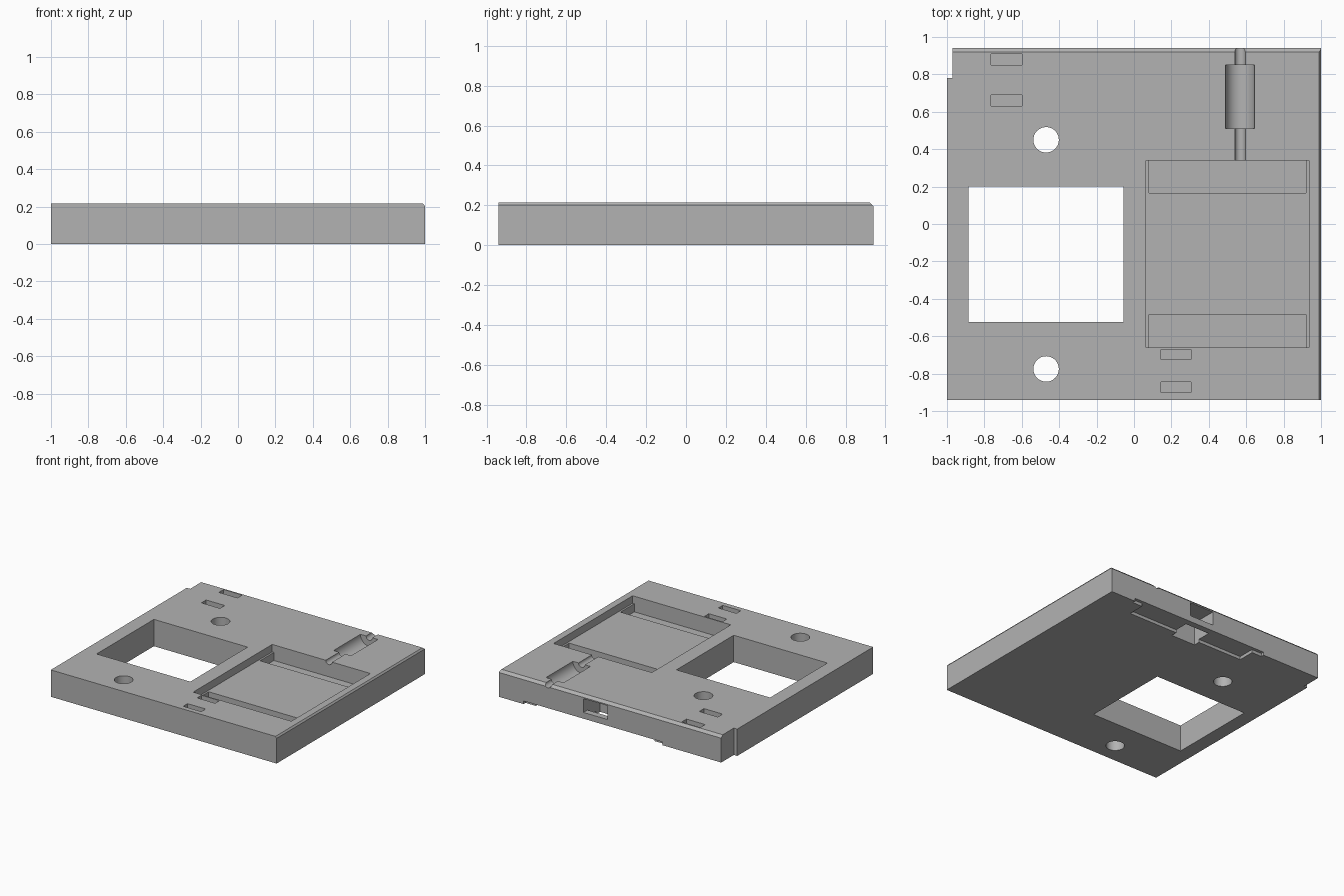
import bpy, bmesh, math
from mathutils import Matrix

cube = bpy.data.objects.get("Cube")
if cube:
    bpy.data.objects.remove(cube, do_unlink=True)

TOP, BACK = 0.215, 0.94

grey = bpy.data.materials.new("plain_grey")
grey.use_nodes = True
colour = (0.45, 0.45, 0.45, 1)
grey.diffuse_color = colour
grey.node_tree.nodes["Principled BSDF"].inputs["Base Color"].default_value = colour


def add_object(name, bm):
    bmesh.ops.recalc_face_normals(bm, faces=bm.faces)
    mesh = bpy.data.meshes.new(name)
    bm.to_mesh(mesh)
    bm.free()
    mesh.materials.append(grey)
    obj = bpy.data.objects.new(name, mesh)
    bpy.context.collection.objects.link(obj)
    return obj


def prism(name, outline, z0, z1):
    """Extrude a plan outline from z0 to z1."""
    bm = bmesh.new()
    face = bm.faces.new([bm.verts.new((x, y, z0)) for x, y in outline])
    new = bmesh.ops.extrude_face_region(bm, geom=[face])["geom"]
    bmesh.ops.translate(bm, vec=(0, 0, z1 - z0),
                        verts=[v for v in new if isinstance(v, bmesh.types.BMVert)])
    return add_object(name, bm)


def rod(name, radius, length, centre, along_y=False):
    bm = bmesh.new()
    turn = Matrix.Rotation(math.pi / 2, 4, "X") if along_y else Matrix()
    bmesh.ops.create_cone(bm, cap_ends=True, segments=48, radius1=radius, radius2=radius,
                          depth=length, matrix=Matrix.Translation(centre) @ turn)
    return add_object(name, bm)


# Plate with a stepped back corner
plate = prism("base_plate", [(-1, -BACK), (1, -BACK), (1, BACK), (-0.97, BACK),
                             (-0.97, 0.78), (-1, 0.78)], 0, TOP)

# Chamfers on the back and right top edges
for vert in plate.data.vertices:
    vert.select = False
bm = bmesh.new()
bm.from_mesh(plate.data)


def slice_off(point, normal):
    cut = bmesh.ops.bisect_plane(bm, geom=bm.verts[:] + bm.edges[:] + bm.faces[:],
                                 plane_co=point, plane_no=normal, clear_outer=True)
    edges = [e for e in cut["geom_cut"] if isinstance(e, bmesh.types.BMEdge)]
    bmesh.ops.holes_fill(bm, edges=edges)


slice_off((0, BACK, TOP - 0.02), (0, 1, 1))
slice_off((1, 0, TOP - 0.014), (0.014, 0, 0.01))
bmesh.ops.recalc_face_normals(bm, faces=bm.faces)
bm.to_mesh(plate.data)
bm.free()


def carve(cutter):
    bpy.context.view_layer.objects.active = plate
    mod = plate.modifiers.new("carve", "BOOLEAN")
    mod.operation, mod.solver, mod.object = "DIFFERENCE", "EXACT", cutter
    bpy.ops.object.modifier_apply(modifier=mod.name)
    bpy.data.objects.remove(cutter, do_unlink=True)


def carve_box(x0, x1, y0, y1, z0, z1):
    carve(prism("cutter", [(x0, y0), (x1, y0), (x1, y1), (x0, y1)], z0, z1))


# Square window and two screw holes through the plate
carve_box(-0.885, -0.055, -0.525, 0.2, -0.1, 0.4)
for y in (0.45, -0.775):
    carve(rod("cutter", 0.068, 1, (-0.47, y, 0)))

# Tray with a deeper well at each end
carve_box(0.065, 0.935, -0.66, 0.34, 0.155, 0.4)
for y0, y1 in ((-0.66, -0.485), (0.165, 0.34)):
    carve_box(0.08, 0.92, y0, y1, 0.09, 0.3)

# Round cradle and its cable channel
carve(rod("cutter", 0.0775, 0.34, (0.567, 0.68, TOP), True))
carve(rod("cutter", 0.028, 0.72, (0.567, 0.66, TOP), True))

# Paired strap slots
for x0, x1, y0, y1 in ((-0.765, -0.6, 0.85, 0.91), (-0.765, -0.6, 0.63, 0.69),
                       (0.145, 0.305, -0.725, -0.67), (0.145, 0.305, -0.9, -0.845)):
    carve_box(x0, x1, y0, y1, 0.12, 0.3)

# Shallow underside recess with side lips
carve(prism("cutter", [(-0.36, 0.78), (0.69, 0.78), (0.69, 0.915), (0.78, 0.915),
                       (0.78, 1), (-0.45, 1), (-0.45, 0.915), (-0.36, 0.915)], -0.1, 0.025))

# Port opening in the back, joined to the underside
carve_box(0.035, 0.25, 0.73, 1, 0.075, 0.185)
carve_box(0.035, 0.25, 0.73, 0.89, -0.1, 0.1)

# Smooth round walls, crisp edges
bpy.ops.object.select_all(action="DESELECT")
plate.select_set(True)
bpy.context.view_layer.objects.active = plate
bpy.ops.object.shade_smooth_by_angle(angle=math.radians(30))
